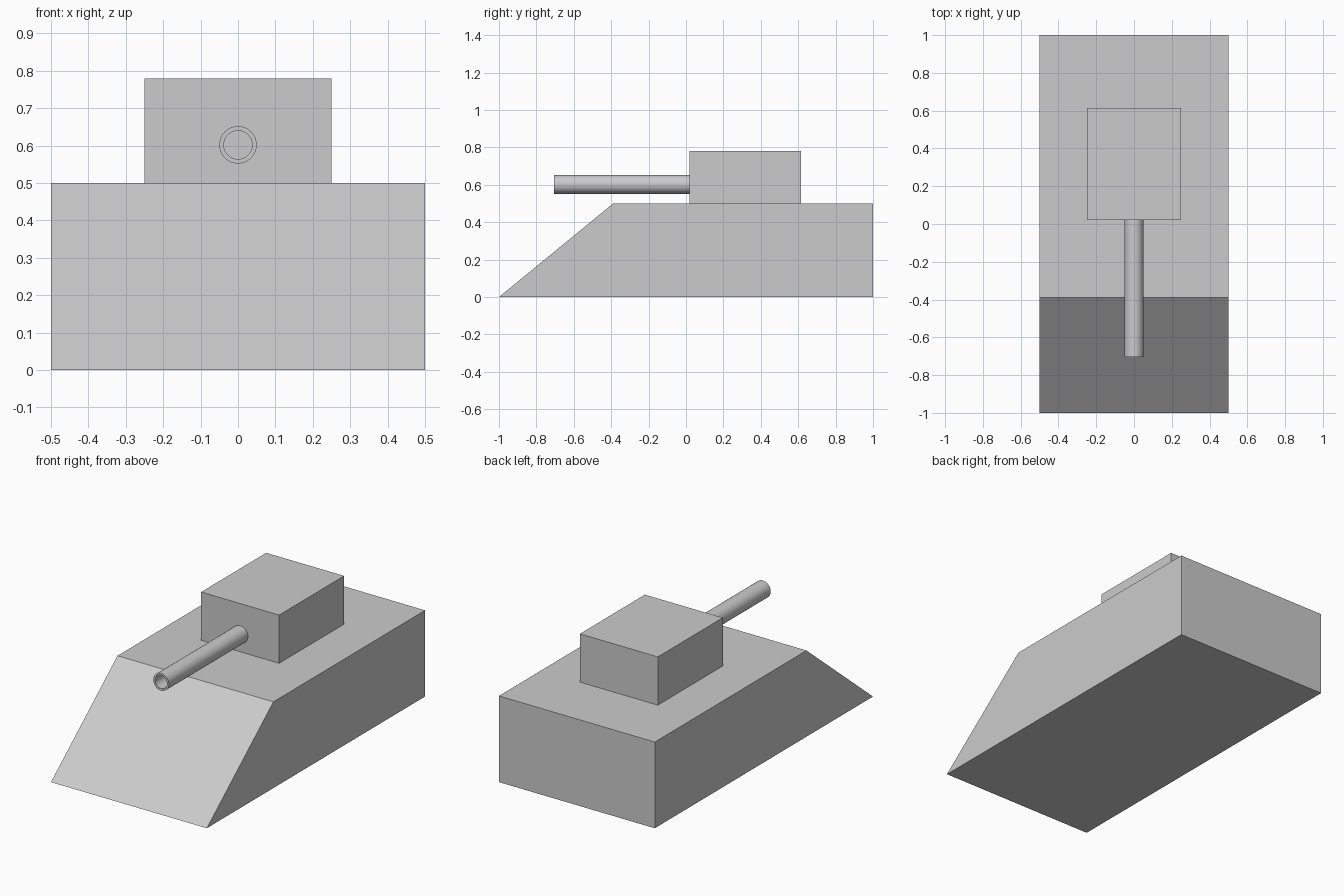
import bpy, bmesh
from math import cos, sin, pi
from mathutils import Vector

if "Cube" in bpy.data.objects:
    bpy.data.objects.remove(bpy.data.objects["Cube"])


def make_object(name, bm):
    bmesh.ops.recalc_face_normals(bm, faces=bm.faces)
    mesh = bpy.data.meshes.new(name)
    bm.to_mesh(mesh)
    bm.free()
    obj = bpy.data.objects.new(name, mesh)
    bpy.context.collection.objects.link(obj)
    return obj


def side_prism(name, profile, half_width):
    """Extrude a (y, z) side profile across x."""
    bm = bmesh.new()
    face = bm.faces.new([bm.verts.new((-half_width, y, z)) for y, z in profile])
    ext = bmesh.ops.extrude_face_region(bm, geom=[face])
    verts = [v for v in ext["geom"] if isinstance(v, bmesh.types.BMVert)]
    bmesh.ops.translate(bm, verts=verts, vec=Vector((2 * half_width, 0, 0)))
    return make_object(name, bm)


def tube_y(name, y0, y1, z, outer, inner, sides=48):
    """Hollow tube along y: four rings joined in a closed loop."""
    bm = bmesh.new()
    rings = []
    for r, y in ((outer, y0), (outer, y1), (inner, y1), (inner, y0)):
        rings.append([bm.verts.new((r * cos(2 * pi * i / sides), y,
                                    z + r * sin(2 * pi * i / sides)))
                      for i in range(sides)])
    for a, b in zip(rings, rings[1:] + rings[:1]):
        for i in range(sides):
            j = (i + 1) % sides
            bm.faces.new((a[i], a[j], b[j], b[i]))
    return make_object(name, bm)


# Hull with sloped front plate
side_prism("hull", [(-1, 0), (1, 0), (1, 0.5), (-0.39, 0.5)], 0.5)

# Box turret
side_prism("turret", [(0.02, 0.5), (0.615, 0.5), (0.615, 0.78), (0.02, 0.78)], 0.25)

# Hollow gun barrel
barrel = tube_y("gun_barrel", -0.705, 0.02, 0.602, 0.05, 0.038)
bpy.context.view_layer.objects.active = barrel
barrel.select_set(True)
bpy.ops.object.shade_smooth_by_angle()
